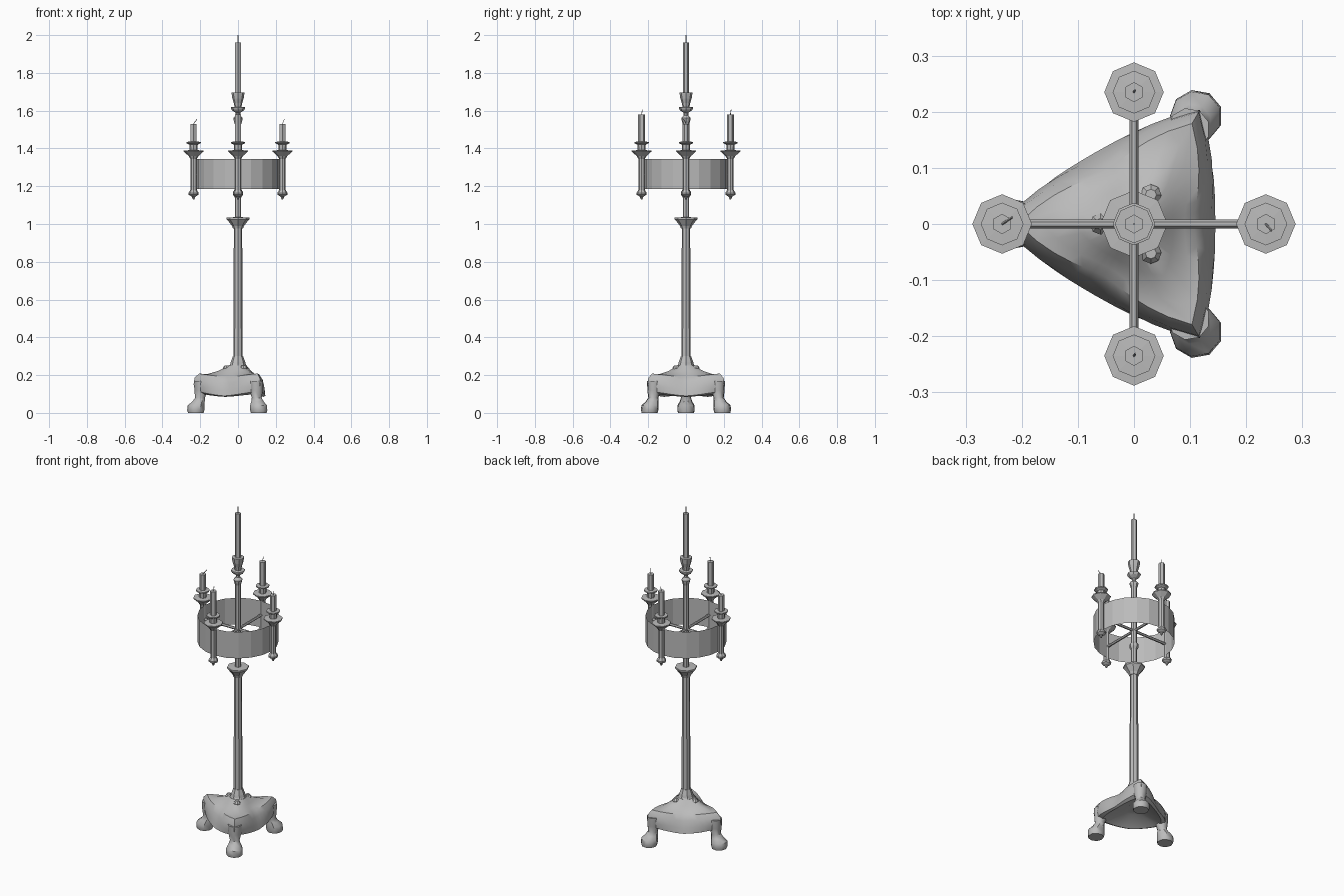
import bpy, bmesh, math
from mathutils import Vector

old = bpy.data.objects.get("Cube")
if old:
    bpy.data.objects.remove(old, do_unlink=True)

grey = bpy.data.materials.new("aged grey metal")
grey.use_nodes = True
GREY = (0.5, 0.5, 0.5, 1)
grey.diffuse_color = GREY
grey.node_tree.nodes["Principled BSDF"].inputs["Base Color"].default_value = GREY


def finish(name, bm, smooth=None):
    bmesh.ops.recalc_face_normals(bm, faces=bm.faces)
    mesh = bpy.data.meshes.new(name)
    bm.to_mesh(mesh)
    bm.free()
    mesh.materials.append(grey)
    ob = bpy.data.objects.new(name, mesh)
    bpy.context.collection.objects.link(ob)
    if smooth:
        bpy.ops.object.select_all(action="DESELECT")
        ob.select_set(True)
        bpy.context.view_layer.objects.active = ob
        bpy.ops.object.shade_smooth_by_angle(angle=math.radians(smooth))
    return ob


def loft(bm, rings, cap=True):
    loops = [[bm.verts.new(p) for p in ring] for ring in rings]
    n = len(loops[0])
    for a, b in zip(loops, loops[1:]):
        for i in range(n):
            j = (i + 1) % n
            bm.faces.new((a[i], a[j], b[j], b[i]))
    if cap:
        bm.faces.new(loops[0])
        bm.faces.new(loops[-1])


def circle(x, y, z, r, sides, start=0.0):
    return [(x + r * math.cos(start + math.tau * i / sides),
             y + r * math.sin(start + math.tau * i / sides), z) for i in range(sides)]


def turned(name, profile, x=0.0, y=0.0, sides=8, start=0.0, cap=True, smooth=None):
    bm = bmesh.new()
    loft(bm, [circle(x, y, z, r, sides, start) for r, z in profile], cap)
    return finish(name, bm, smooth)


def rod(name, a, b, r, sides=6):
    a, b = Vector(a), Vector(b)
    turn = (b - a).to_track_quat("Z", "Y")
    bm = bmesh.new()
    flat = [Vector(p) for p in circle(0, 0, 0, r, sides)]
    loft(bm, [[end + turn @ p for p in flat] for end in (a, b)])
    return finish(name, bm)


def candle(name, x, y, bottom, top, r, lean=(0, 0)):
    turned(name, [(r, bottom), (r, top)], x, y, 6, math.pi / 6)
    rod(name + "_wick", (x, y, top), (x + lean[0], y + lean[1], top + 0.04 if x == y else top + 0.025), 0.002, 4)


# Three-cornered pedestal: each spoke is blended between corner and side sections
CORNER = [(0.20, 0.25), (0.45, 0.222), (0.70, 0.205), (0.88, 0.208), (0.98, 0.185),
          (1.0, 0.15), (0.94, 0.115), (0.80, 0.10)]
SIDE = [(0.32, 0.25), (0.48, 0.222), (0.62, 0.20), (0.74, 0.188), (0.86, 0.16),
        (0.95, 0.12), (1.0, 0.09), (0.92, 0.085)]
spokes = []
for i in range(36):
    a = math.tau * i / 36
    off = abs((a - math.pi / 3 + math.pi / 3) % (math.tau / 3) - math.pi / 3)
    w = 1 - off / (math.pi / 3)
    reach = 0.145 + 0.09 * w ** 2
    spokes.append([(reach * (s[0] + (c[0] - s[0]) * w ** 1.5) * math.cos(a),
                    reach * (s[0] + (c[0] - s[0]) * w ** 1.5) * math.sin(a),
                    s[1] + (c[1] - s[1]) * w ** 1.5) for c, s in zip(CORNER, SIDE)])
bm = bmesh.new()
rings = [list(r) for r in zip(*spokes)]
rings.append(circle(0, 0, 0.13, 0.05, 36))
loft(bm, rings)
finish("pedestal", bm, 35)

# Paw feet and collar knobs at the three corners
LEG = [(0.195, 0.17, 0.038), (0.195, 0.12, 0.036), (0.20, 0.08, 0.027), (0.208, 0.06, 0.034),
       (0.22, 0.04, 0.046), (0.222, 0.015, 0.047), (0.222, 0.0, 0.043)]
for n, deg in enumerate((180, 60, -60)):
    c, s = math.cos(math.radians(deg)), math.sin(math.radians(deg))
    bm = bmesh.new()
    loft(bm, [circle(d * c, d * s, z, r, 9, math.radians(deg)) for d, z, r in LEG])
    finish(f"paw_foot_{n + 1}", bm, 40)
    turned(f"collar_knob_{n + 1}",
           [(0.01, 0.215), (0.019, 0.228), (0.019, 0.24), (0.01, 0.252)], 0.06 * c, 0.06 * s)

# Central column, capital and upper stem
turned("column_foot", [(0.048, 0.225), (0.05, 0.245), (0.042, 0.255), (0.038, 0.27), (0.027, 0.30)])
turned("column", [(0.025, 0.29), (0.022, 0.99)])
turned("capital", [(0.026, 0.975), (0.032, 0.99), (0.055, 1.02), (0.06, 1.025), (0.06, 1.034), (0.02, 1.036)])
turned("upper_stem", [(0.017, 1.03), (0.017, 1.14), (0.026, 1.155), (0.026, 1.17), (0.017, 1.185),
                      (0.017, 1.53), (0.022, 1.545), (0.025, 1.56), (0.012, 1.575), (0.012, 1.59)])
turned("top_drip_pan", [(0.012, 1.588), (0.032, 1.602), (0.038, 1.612), (0.038, 1.618), (0.015, 1.62)])
turned("top_candle_cup", [(0.018, 1.615), (0.022, 1.64), (0.03, 1.665), (0.034, 1.69), (0.034, 1.695), (0.018, 1.695)])
candle("top_candle", 0, 0, 1.69, 1.96, 0.017)

# Thin hoop with four arms
turned("hoop", [(0.222, 1.185), (0.222, 1.345)], sides=20, cap=False)

# Arms, socket tubes, pans, cups and candles
REACH = 0.235
for name, dx, dy, top, lean in (("left", 1, 0, 1.53, (0.01, -0.012)), ("right", -1, 0, 1.53, (0.018, 0.012)),
                                ("front", 0, -1, 1.58, (0.002, 0.004)), ("back", 0, 1, 1.58, (0.002, 0.004))):
    x, y = dx * REACH, dy * REACH
    rod(name + "_arm", (0, 0, 1.26), (x, y, 1.26), 0.008)
    turned(name + "_socket_tube", [(0.004, 1.13), (0.01, 1.145), (0.026, 1.155), (0.027, 1.165),
                                   (0.017, 1.18), (0.017, 1.35)], x, y)
    turned(name + "_drip_pan", [(0.017, 1.345), (0.026, 1.36), (0.053, 1.384), (0.053, 1.389), (0.02, 1.391)], x, y)
    turned(name + "_candle_cup", [(0.02, 1.385), (0.022, 1.42), (0.038, 1.428), (0.038, 1.435), (0.018, 1.436)], x, y)
    candle(name + "_candle", x, y, 1.43, top, 0.018, lean)
